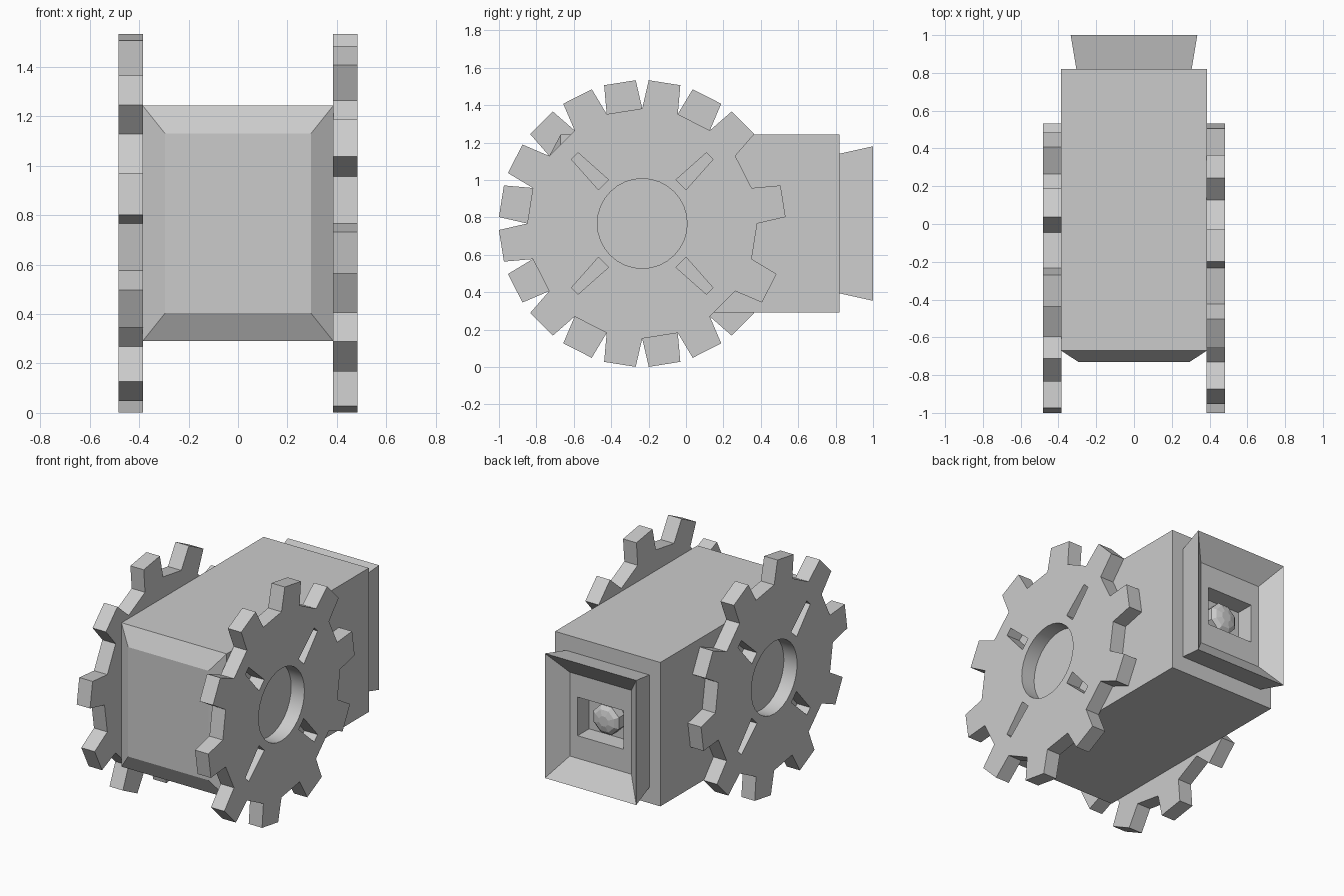
import bpy, bmesh
from math import sin, cos, radians, pi
from mathutils import Matrix

if "Cube" in bpy.data.objects:
    bpy.data.objects.remove(bpy.data.objects["Cube"])

CZ = 0.767          # height of the axle and housing centre
GEAR_Y = -0.234


def add_object(name, bm):
    bmesh.ops.recalc_face_normals(bm, faces=bm.faces)
    mesh = bpy.data.meshes.new(name)
    bm.to_mesh(mesh)
    bm.free()
    ob = bpy.data.objects.new(name, mesh)
    bpy.context.collection.objects.link(ob)
    return ob


def loft(name, rings):
    """Bridge closed rings of points and cap both ends."""
    bm = bmesh.new()
    loops = [[bm.verts.new(p) for p in ring] for ring in rings]
    n = len(loops[0])
    for a, b in zip(loops, loops[1:]):
        for i in range(n):
            j = (i + 1) % n
            bm.faces.new((a[i], a[j], b[j], b[i]))
    bm.faces.new(loops[0])
    bm.faces.new(loops[-1])
    return add_object(name, bm)


def rect(y, hx, hz):
    return [(sx * hx, y, CZ + sz * hz) for sx, sz in ((-1, -1), (1, -1), (1, 1), (-1, 1))]


def polygon(y, r, n=8):
    return [(r * cos(2 * pi * (i + .5) / n), y, CZ + r * sin(2 * pi * (i + .5) / n)) for i in range(n)]


def polar(r, deg):
    return (r * cos(radians(deg)), r * sin(radians(deg)))


# Housing: bevelled front, box, flared rear flange, sloped recess, square socket
loft("housing", [rect(*s) for s in (
    (-0.73, 0.295, 0.363), (-0.67, 0.386, 0.477), (0.82, 0.386, 0.477),
    (0.82, 0.305, 0.373), (1.0, 0.335, 0.413), (0.895, 0.226, 0.278),
    (0.895, 0.168, 0.128), (0.775, 0.168, 0.128))])

# Eight-sided rounded plug inside the rear socket
loft("socket_plug", [polygon(*s) for s in (
    (0.77, 0.10), (0.835, 0.10), (0.855, 0.075), (0.865, 0.035))])


def gear(name, x, phase):
    """Toothed wheel with a round hub hole and four tapered slots."""
    outline = []
    for k in range(10):
        a = phase + 36 * k
        outline += [polar(0.615, a - 9), polar(0.767, a - 6.4),
                    polar(0.767, a + 6.4), polar(0.615, a + 9)]
    hub = [polar(0.24, 360 * i / 32) for i in range(32)]
    slots = []
    for a in (45, 135, 225, 315):
        c, s = cos(radians(a)), sin(radians(a))
        slots.append([(r * c - w * s, r * s + w * c) for r, w in
                      ((0.293, -0.038), (0.51, -0.025), (0.51, 0.025), (0.293, 0.038))])
    curve = bpy.data.curves.new(name, 'CURVE')
    curve.dimensions = '2D'
    curve.fill_mode = 'BOTH'
    curve.extrude = 0.049
    for pts in [outline, hub] + slots:
        sp = curve.splines.new('POLY')
        sp.points.add(len(pts) - 1)
        for p, (u, v) in zip(sp.points, pts):
            p.co = (u, v, 0, 1)
        sp.use_cyclic_u = True
    ob = bpy.data.objects.new(name, curve)
    bpy.context.collection.objects.link(ob)
    # profile plane (u, v) becomes world (y, z)
    ob.matrix_world = Matrix(((0, 0, 1, x), (1, 0, 0, GEAR_Y), (0, 1, 0, CZ), (0, 0, 0, 1)))
    bpy.ops.object.select_all(action='DESELECT')
    ob.select_set(True)
    bpy.context.view_layer.objects.active = ob
    bpy.ops.object.convert(target='MESH')
    bpy.ops.object.shade_smooth_by_angle(angle=radians(15))


# Side wheels, mirrored tooth phase
gear("right_wheel", 0.434, 9)
gear("left_wheel", -0.434, -9)
